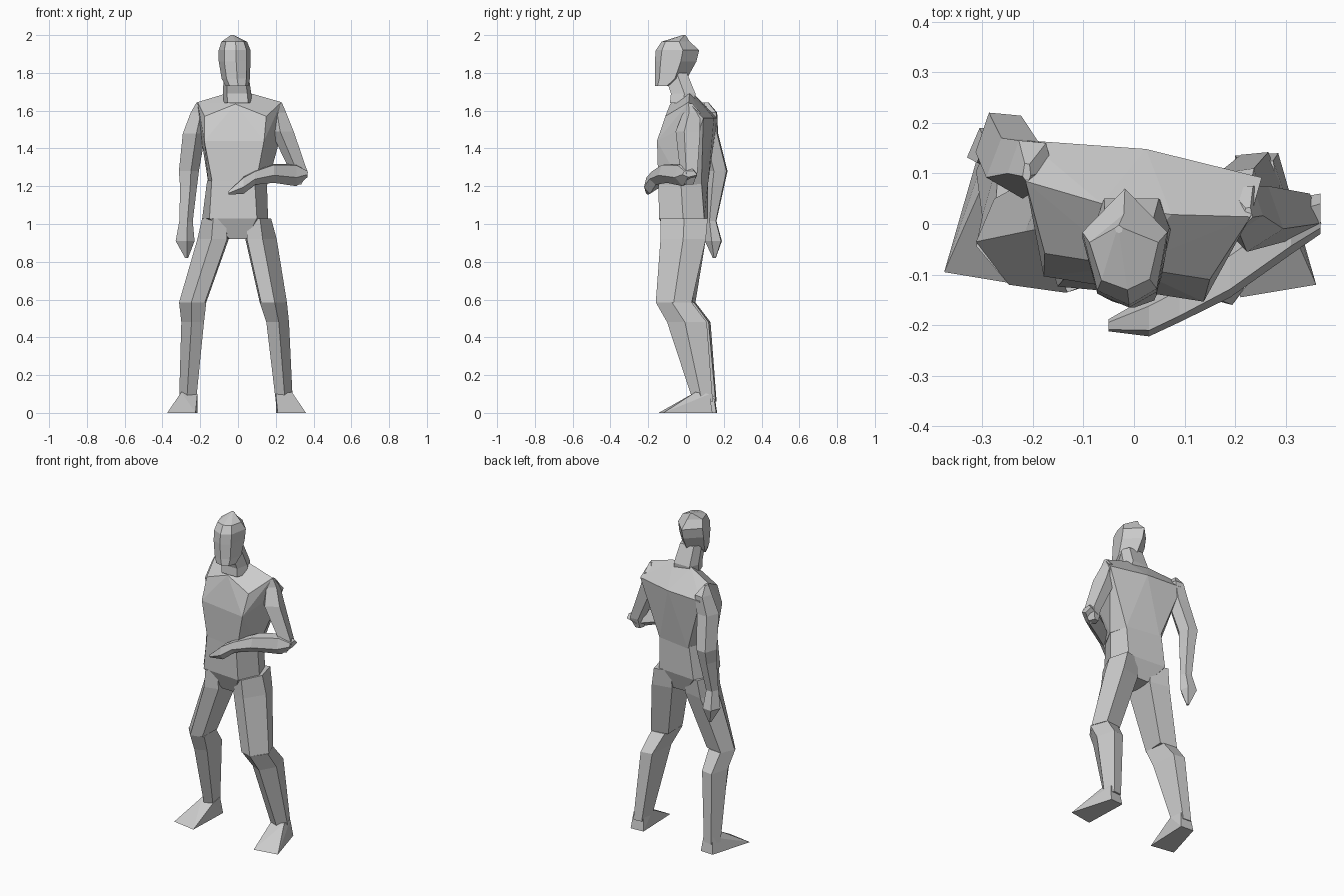
import bpy
import bmesh
from math import radians
from mathutils import Matrix, Vector

cube = bpy.data.objects.get("Cube")
if cube:
    bpy.data.objects.remove(cube)

# Single plain colour
GREY = (0.6, 0.6, 0.6, 1.0)
grey = bpy.data.materials.new("plain_grey")
grey.use_nodes = True
grey.diffuse_color = GREY
grey.node_tree.nodes["Principled BSDF"].inputs["Base Color"].default_value = GREY


def turn(degrees):
    return Matrix.Rotation(radians(degrees), 3, "Z")


def finish(name, bm):
    """Turn a bmesh into a flat shaded object."""
    bmesh.ops.recalc_face_normals(bm, faces=bm.faces[:])
    mesh = bpy.data.meshes.new(name)
    bm.to_mesh(mesh)
    bm.free()
    mesh.materials.append(grey)
    obj = bpy.data.objects.new(name, mesh)
    bpy.context.scene.collection.objects.link(obj)
    return obj


def loft(name, outline, stations, twist=0, along_x=False):
    """Skin rings of one outline; station = centre x, y, z, then two half sizes.
    The twist builds up evenly from the first ring to the last."""
    bm = bmesh.new()
    rings = []
    for i, (x, y, z, half_a, half_b) in enumerate(stations):
        spin = turn(twist * i / (len(stations) - 1))
        ring = []
        for u, v in outline:
            a, b = u * half_a, v * half_b
            offset = Vector((0, a, b)) if along_x else Vector((a, b, 0))
            ring.append(bm.verts.new(spin @ (Vector((x, y, z)) + offset)))
        rings.append(ring)
    count = len(outline)
    for low, high in zip(rings, rings[1:]):
        for i in range(count):
            j = (i + 1) % count
            bm.faces.new((low[i], low[j], high[j], high[i]))
    bm.faces.new(rings[0])
    bm.faces.new(rings[-1])
    return finish(name, bm)


def hull(name, points, spin=0):
    """Convex solid around a few corner points."""
    bm = bmesh.new()
    verts = [bm.verts.new(turn(spin) @ Vector(p)) for p in points]
    bmesh.ops.convex_hull(bm, input=verts)
    return finish(name, bm)


# Cross sections
BODY = [(-.72, -1), (.72, -1), (1, .1), (.72, 1), (-.72, 1), (-1, .1)]
HEAD = [(.1, -1), (.75, -.72), (1, .25), (0, 1), (-1, .25), (-.65, -.75)]
LIMB = [(-.9, -.8), (.1, -1), (1, 0), (.5, 1), (-1, .8)]
SHIN = [(-1, -.7), (.1, -1), (1, -.1), (.45, 1), (-.75, .9)]
DIAMOND = [(-1, -.2), (-.2, -1), (1, -.3), (.5, 1), (-.7, .9)]

# Trunk, turning so the right shoulder sits back
CHEST_TWIST = -9
loft("trunk", BODY, [
    (0, -.01, .92, .06, .08),
    (-.015, -.015, 1.03, .175, .12),
    (-.005, -.015, 1.23, .16, .115),
], twist=CHEST_TWIST)

# Chest: collar, shoulder tips, blades, breast, then the waist
half = [(.07, .03, 1.69), (.225, .05, 1.645), (.235, .13, 1.56),
        (.165, -.085, 1.57), (.16, -.13, 1.44),
        (.115, -.13, 1.21), (.158, 0, 1.21), (.11, .1, 1.21)]
middle = [(0, -.085, 1.635), (0, .15, 1.56)]
hull("chest", half + [(-x, y, z) for x, y, z in half] + middle, CHEST_TWIST)

# Neck and head
loft("neck", BODY, [
    (0, -.02, 1.64, .075, .065),
    (-.005, -.015, 1.69, .075, .065),
    (-.01, -.055, 1.8, .065, .06),
])
loft("head", HEAD, [
    (-.005, -.115, 1.73, .06, .05),
    (-.012, -.08, 1.77, .075, .085),
    (-.018, -.055, 1.86, .084, .11),
    (-.018, -.045, 1.92, .084, .115),
    (-.02, -.055, 1.965, .068, .075),
    (-.03, -.01, 2.0, .008, .008),
])

# Legs, the right one set a little wider and further back
for side, sign, wide in (("left", 1, 0), ("right", -1, 1)):
    thigh, shin = ([(sign * u, v) for u, v in shape] for shape in (LIMB, SHIN))
    knee = (sign * (.187 + .053 * wide), -.065 + .03 * wide, .585, .072, .095 - .01 * wide)
    loft(side + "_thigh", thigh, [
        knee,
        (sign * (.122 + .01 * wide), -.015, .92, .083, .12),
        (sign * (.11 + .015 * wide), -.01, 1.03, .065, .125),
    ])
    loft(side + "_shin", shin, [
        (sign * (.245 + .022 * wide), .09 + .02 * wide, .06, .045, .052),
        (sign * (.21 + .03 * wide), .005 + .02 * wide, .48, .06, .105),
        knee,
    ])
    # Wedge foot with splayed toes
    out, back = .015 * wide, .025 * wide
    corners = [(.2, .135, 0), (.285, .14, 0), (.36, -.12, 0), (.21, -.145, 0),
               (.21, .12, .1), (.275, .125, .1), (.285, .05, .11), (.2, .04, .1)]
    hull(side + "_foot", [(sign * (x + out), y + back, z) for x, y, z in corners])

# Right arm hanging behind the hip
mirrored = [(-u, v) for u, v in DIAMOND]
loft("right_arm", mirrored, [
    (-.275, .13, 1.01, .035, .03),
    (-.262, .15, 1.2, .045, .052),
    (-.26, .16, 1.28, .053, .06),
    (-.232, .11, 1.48, .06, .06),
    (-.205, .115, 1.59, .045, .05),
    (-.212, .1, 1.643, .008, .02),
])
loft("right_hand", mirrored, [
    (-.272, .15, .82, .008, .008),
    (-.28, .145, .91, .05, .045),
    (-.275, .13, 1.02, .035, .03),
])

# Left arm folded across the belly
loft("left_upper_arm", DIAMOND, [
    (.31, .01, 1.21, .025, .03),
    (.325, .015, 1.27, .045, .045),
    (.235, .01, 1.49, .06, .065),
    (.215, .03, 1.59, .04, .045),
    (.226, .018, 1.638, .008, .015),
])
loft("left_forearm", DIAMOND, [
    (.368, .02, 1.265, .04, .017),
    (.31, -.005, 1.258, .055, .058),
    (.19, -.09, 1.268, .055, .05),
    (.09, -.152, 1.245, .042, .037),
], along_x=True)
loft("left_hand", DIAMOND, [
    (.09, -.152, 1.245, .042, .037),
    (.03, -.182, 1.205, .04, .045),
    (-.05, -.2, 1.165, .012, .01),
], along_x=True)
